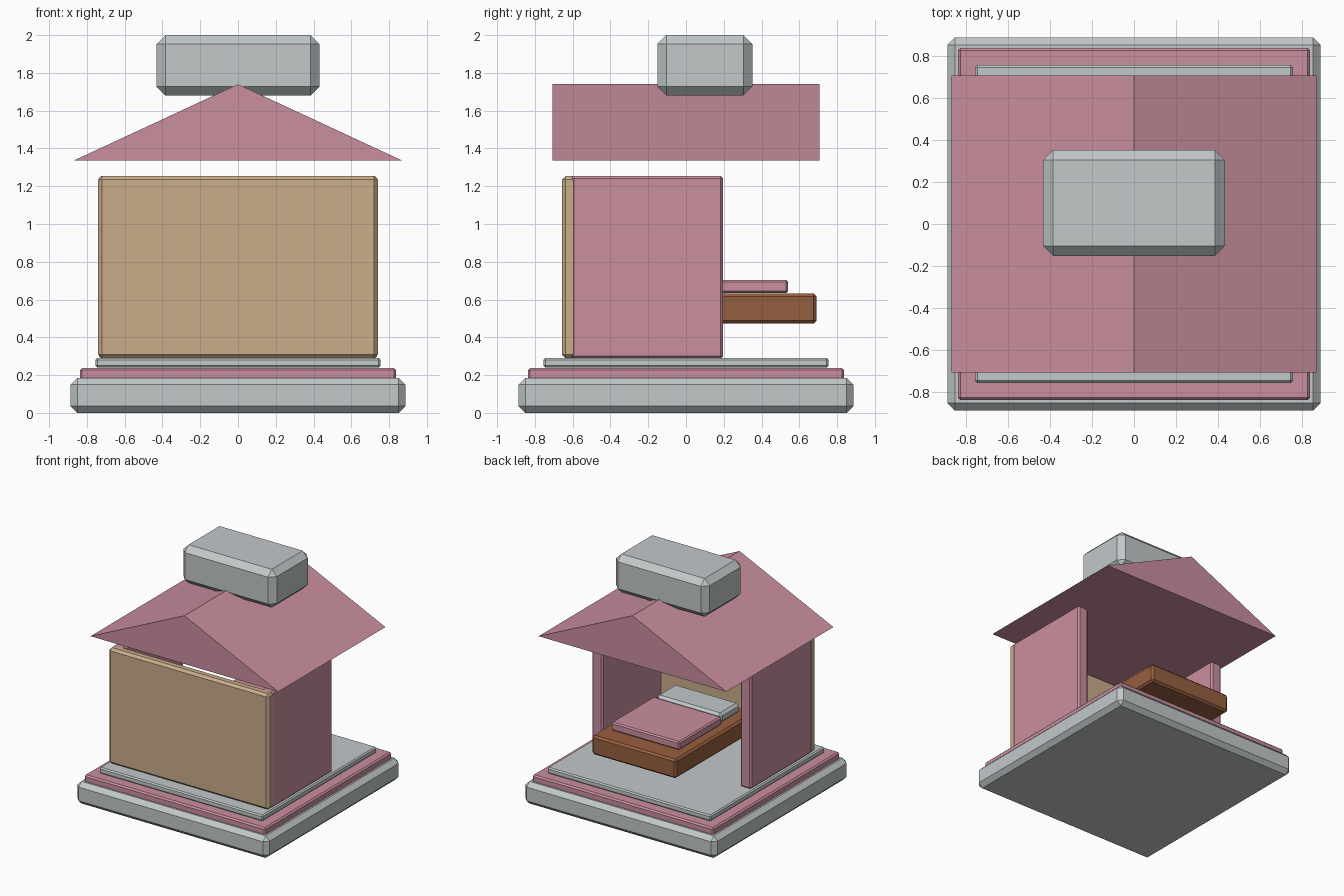
import bpy, bmesh

if "Cube" in bpy.data.objects:
    bpy.data.objects.remove(bpy.data.objects["Cube"])


def material(name, rgb):
    m = bpy.data.materials.new(name)
    m.diffuse_color = (*rgb, 1.0)
    m.use_nodes = True
    m.node_tree.nodes["Principled BSDF"].inputs["Base Color"].default_value = m.diffuse_color
    return m


GREY = material("pale_grey", (0.54, 0.58, 0.59))
PINK = material("dusty_pink", (0.59, 0.275, 0.345))
TAN = material("tan", (0.59, 0.42, 0.255))
BROWN = material("brown", (0.305, 0.115, 0.05))


def add_object(name, bm, mat):
    bmesh.ops.recalc_face_normals(bm, faces=bm.faces)
    me = bpy.data.meshes.new(name)
    bm.to_mesh(me)
    bm.free()
    me.materials.append(mat)
    ob = bpy.data.objects.new(name, me)
    bpy.context.collection.objects.link(ob)
    return ob


def box(name, mat, xs, ys, zs, bevel):
    """Chamfered box from its min/max on each axis."""
    bm = bmesh.new()
    bmesh.ops.create_cube(bm, size=1.0)
    for v in bm.verts:
        for i, (lo, hi) in enumerate((xs, ys, zs)):
            v.co[i] = hi if v.co[i] > 0 else lo
    ob = add_object(name, bm, mat)
    mod = ob.modifiers.new("chamfer", 'BEVEL')
    mod.width = bevel
    mod.segments = 1
    return ob


def slab(name, mat, half, zs, bevel):
    return box(name, mat, (-half, half), (-half, half), zs, bevel)


# Stepped base
slab("base", GREY, 0.887, (0.0, 0.185), 0.036)
slab("plinth", PINK, 0.837, (0.14, 0.238), 0.012)
slab("floor", GREY, 0.755, (0.24, 0.29), 0.01)

# Walls
box("front_wall", TAN, (-0.74, 0.74), (-0.657, -0.575), (0.288, 1.255), 0.02)
for side, label in ((-1, "left"), (1, "right")):
    xs = sorted((side * 0.737, side * 0.635))
    box(label + "_wall", PINK, xs, (-0.615, 0.197), (0.288, 1.255), 0.014)

# Bed
box("bed_frame", BROWN, (-0.39, 0.39), (-0.36, 0.692), (0.472, 0.632), 0.016)
box("blanket", PINK, (-0.315, 0.315), (-0.02, 0.54), (0.634, 0.704), 0.011)
box("pillow", GREY, (-0.30, 0.30), (-0.285, -0.03), (0.632, 0.715), 0.02)

# Gable roof, a triangle extruded along y
bm = bmesh.new()
tri = bm.faces.new([bm.verts.new((x, -0.707, z))
                    for x, z in ((-0.867, 1.337), (0.867, 1.337), (0.0, 1.74))])
ext = bmesh.ops.extrude_face_region(bm, geom=[tri], use_keep_orig=True)
bmesh.ops.translate(bm, vec=(0, 1.414, 0),
                    verts=[g for g in ext["geom"] if isinstance(g, bmesh.types.BMVert)])
add_object("roof", bm, PINK)

# Block on the ridge
box("ridge_block", GREY, (-0.432, 0.432), (-0.152, 0.352), (1.68, 2.0), 0.048)
